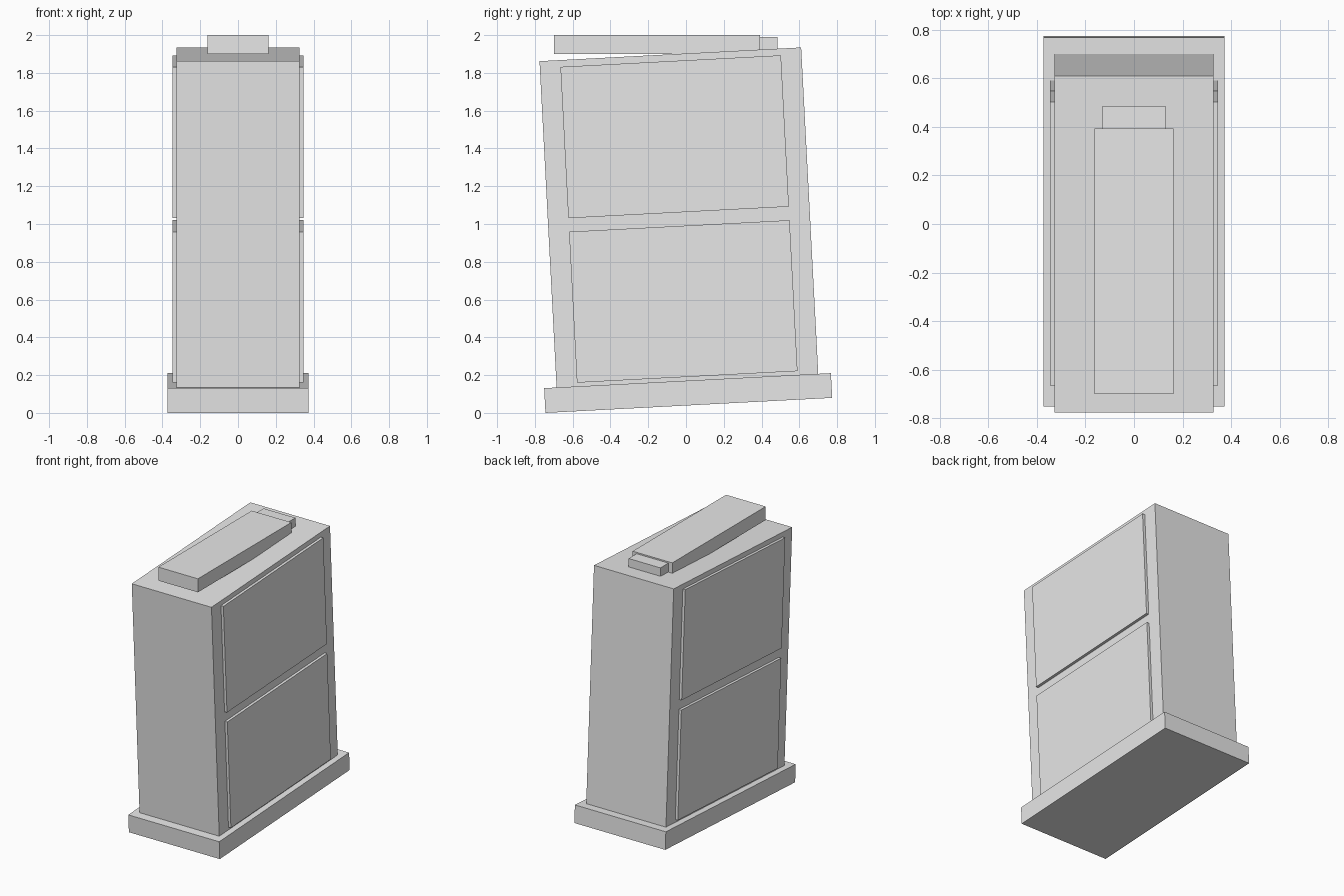
import bpy
import math
from mathutils import Matrix

if "Cube" in bpy.data.objects:
    bpy.data.objects.remove(bpy.data.objects["Cube"])

TILT = Matrix.Rotation(math.radians(3.0), 4, 'X')

grey = bpy.data.materials.new("plain_grey")
grey.diffuse_color = (0.8, 0.8, 0.8, 1.0)
grey.use_nodes = True
grey.node_tree.nodes["Principled BSDF"].inputs["Base Color"].default_value = grey.diffuse_color


def box(name, x, y, z, tilted=True):
    """Box spanning the given (min, max) ranges, optionally leaning with the cabinet."""
    bpy.ops.mesh.primitive_cube_add(size=1)
    ob = bpy.context.object
    ob.name = name
    ranges = (x, y, z)
    centre = [(a + b) / 2 for a, b in ranges]
    size = [b - a for a, b in ranges]
    m = Matrix.Translation(centre) @ Matrix.Diagonal((*size, 1.0))
    ob.data.transform(TILT @ m if tilted else m)
    ob.data.materials.append(grey)
    return ob


# Leaning cabinet: plinth and body
box("plinth", (-0.372, 0.372), (-0.743, 0.777), (0.039, 0.170))
box("body", (-0.326, 0.326), (-0.677, 0.710), (0.170, 1.900))

# Two raised panels on each side
for side, s in (("right", 1), ("left", -1)):
    x = tuple(sorted((s * 0.316, s * 0.346)))
    for level, z in (("lower", (0.190, 0.990)), ("upper", (1.062, 1.864))):
        box(f"{level}_{side}_panel", x, (-0.568, 0.601), z)

# Level block on top with a small rear step
box("top_block", (-0.162, 0.162), (-0.70, 0.392), (1.90, 2.0), tilted=False)
box("rear_step", (-0.13, 0.13), (0.38, 0.485), (1.915, 1.99), tilted=False)
